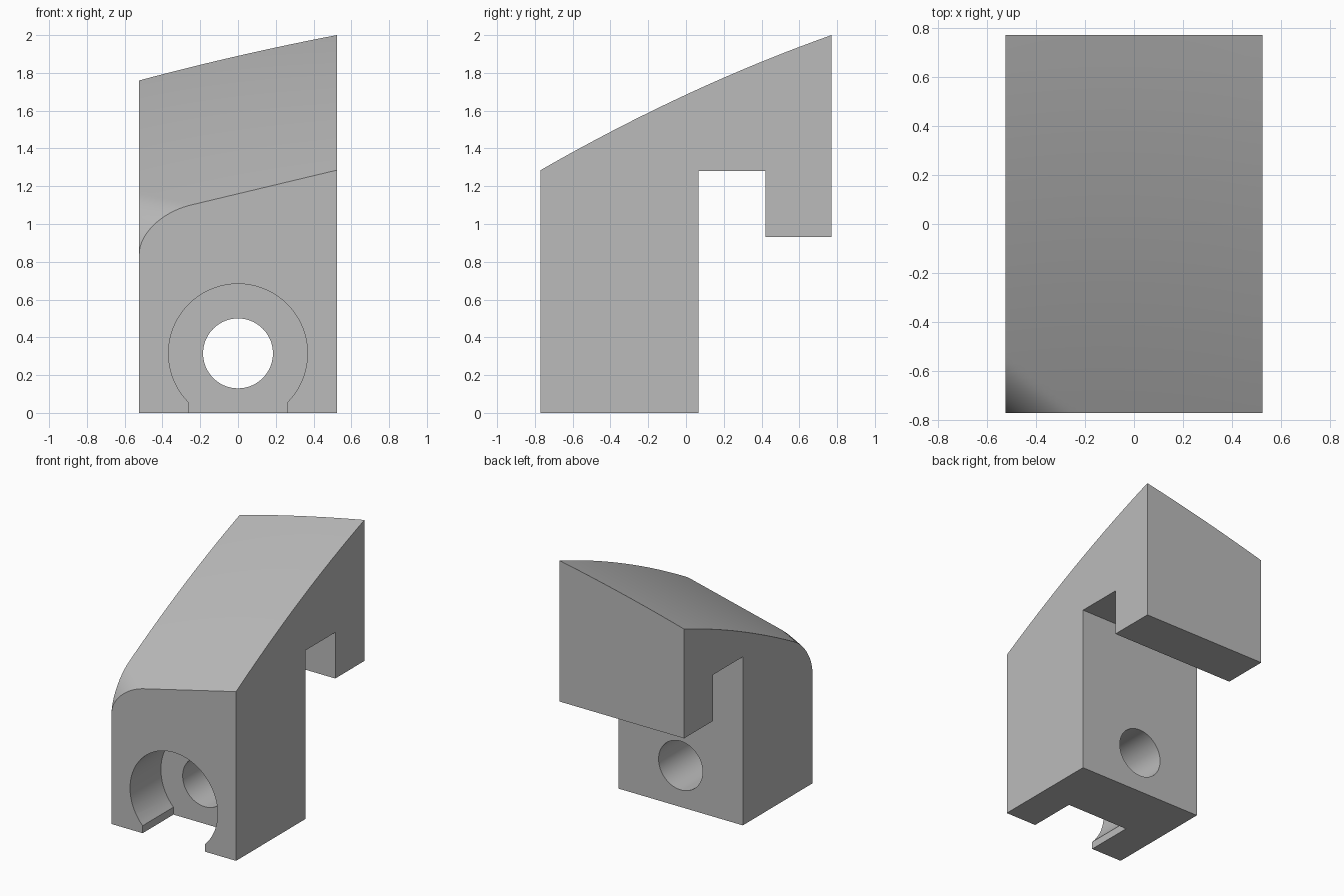
import bpy, bmesh
from math import sqrt, radians
from mathutils import Matrix

cube = bpy.data.objects.get("Cube")
if cube:
    bpy.data.objects.remove(cube, do_unlink=True)

HX, HY = 0.523, 0.77
ROUND = 0.27

grey = bpy.data.materials.new("plain grey")
grey.use_nodes = True
colour = (0.5, 0.5, 0.5, 1)
grey.diffuse_color = colour
grey.node_tree.nodes["Principled BSDF"].inputs["Base Color"].default_value = colour


def top_height(x, y):
    """Tilted, gently domed roof that rolls off at one front corner."""
    u, v = (x + HX) / (2 * HX), (y + HY) / (2 * HY)
    front = 1.035 + 0.25 * u
    back = 1.76 + 0.24 * u
    z = front + (back - front) * v
    z += 0.042 * (1 - (y / HY) ** 2) + 0.01 * (1 - (x / HX) ** 2) * v
    d = (x + HX) + 1.3 * (y + HY)
    if d < ROUND:
        z -= 0.72 * (ROUND - sqrt(max(0, ROUND ** 2 - (ROUND - d) ** 2)))
    return z


def new_object(name, bm):
    bmesh.ops.recalc_face_normals(bm, faces=bm.faces[:])
    mesh = bpy.data.meshes.new(name)
    bm.to_mesh(mesh)
    bm.free()
    mesh.materials.append(grey)
    ob = bpy.data.objects.new(name, mesh)
    bpy.context.collection.objects.link(ob)
    return ob


def box_cutter(name, x, y, z):
    bm = bmesh.new()
    bmesh.ops.create_cube(bm, size=1)
    for v in bm.verts:
        v.co = [r[0] if c < 0 else r[1] for c, r in zip(v.co, (x, y, z))]
    return new_object(name, bm)


def bore_cutter(name, radius, y0, y1, z):
    bm = bmesh.new()
    place = Matrix.Translation((0, (y0 + y1) / 2, z)) @ Matrix.Rotation(radians(90), 4, 'X')
    bmesh.ops.create_cone(bm, cap_ends=True, segments=72, radius1=radius,
                          radius2=radius, depth=y1 - y0, matrix=place)
    return new_object(name, bm)


# Body: roof grid, denser towards the rounded corner, with walls dropped to the ground
bm = bmesh.new()
bmesh.ops.create_grid(bm, x_segments=36, y_segments=36, size=1)
for v in bm.verts:
    x = -HX + 2 * HX * ((v.co.x + 1) / 2) ** 2
    y = -HY + 2 * HY * ((v.co.y + 1) / 2) ** 2
    v.co = (x, y, top_height(x, y))
rim = [e for e in bm.edges if e.is_boundary]
skirt = bmesh.ops.extrude_edge_only(bm, edges=rim)["geom"]
for v in skirt:
    if isinstance(v, bmesh.types.BMVert):
        v.co.z = 0
bmesh.ops.holes_fill(bm, edges=[e for e in bm.edges if e.is_boundary], sides=0)
body = new_object("hooked_block", bm)

# Cutters: hook slot, hook underside, bolt hole, counterbore and its open foot
cutters = [
    box_cutter("hook_slot_cutter", (-1, 1), (0.065, 0.42), (-0.5, 1.28)),
    box_cutter("hook_underside_cutter", (-1, 1), (0.3, 1.2), (-0.6, 0.93)),
    bore_cutter("bolt_hole_cutter", 0.185, -1.2, 0.3, 0.315),
    bore_cutter("counterbore_cutter", 0.368, -1.1, -0.4, 0.315),
    box_cutter("foot_opening_cutter", (-0.262, 0.262), (-1.15, -0.4), (-0.4, 0.1)),
]
bpy.ops.object.select_all(action='DESELECT')
bpy.context.view_layer.objects.active = body
body.select_set(True)
for c in cutters:
    mod = body.modifiers.new(c.name, 'BOOLEAN')
    mod.operation = 'DIFFERENCE'
    mod.solver = 'EXACT'
    mod.object = c
    bpy.ops.object.modifier_apply(modifier=mod.name)
for c in cutters:
    bpy.data.objects.remove(c, do_unlink=True)

bpy.ops.object.shade_smooth_by_angle(angle=radians(30))
